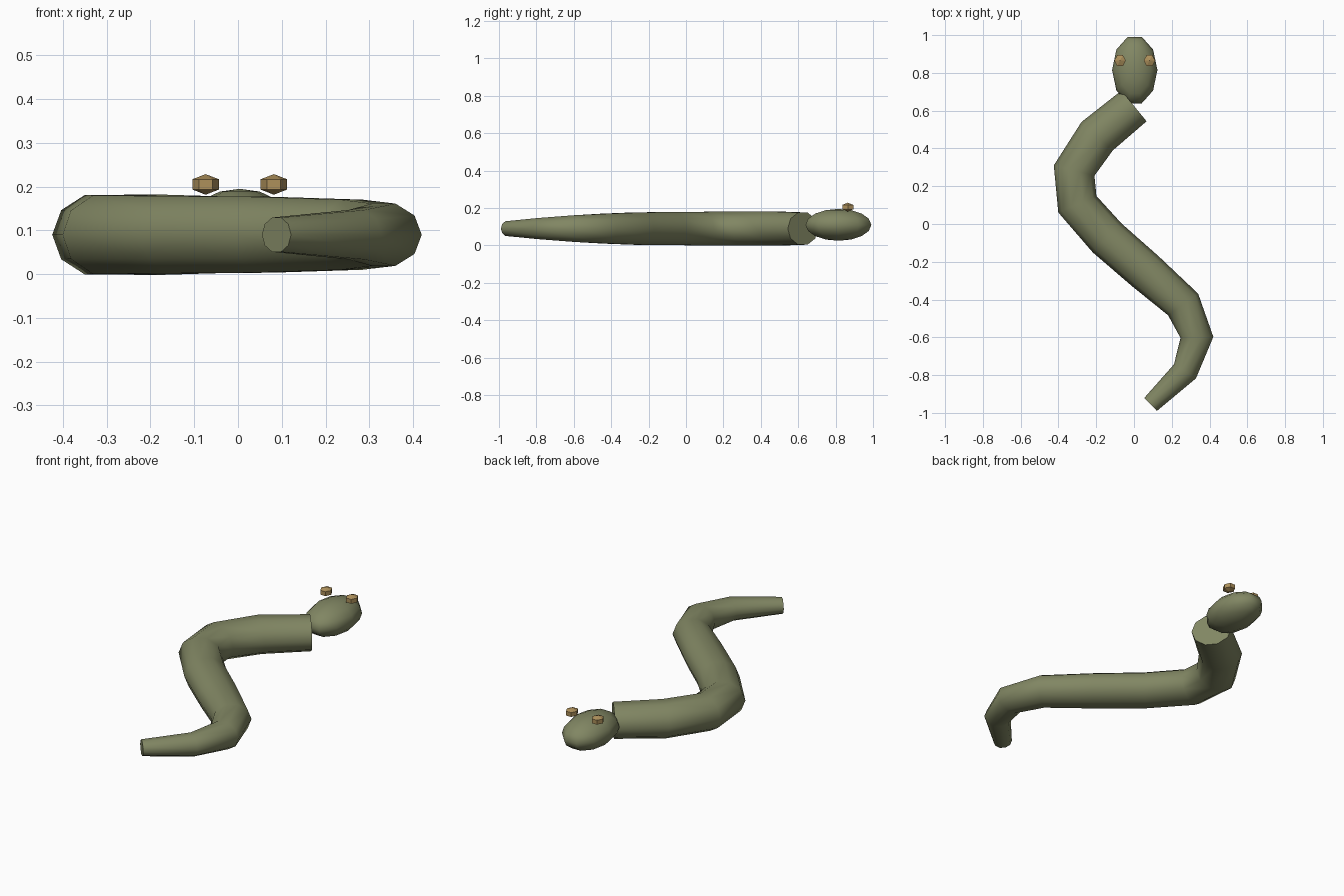
import bpy, bmesh, math
from mathutils import Vector

if "Cube" in bpy.data.objects:
    bpy.data.objects.remove(bpy.data.objects["Cube"])


def material(name, rgb):
    m = bpy.data.materials.new(name)
    m.diffuse_color = (*rgb, 1)
    m.use_nodes = True
    m.node_tree.nodes["Principled BSDF"].inputs["Base Color"].default_value = m.diffuse_color
    return m


olive = material("olive green", (0.22, 0.24, 0.125))
amber = material("amber", (0.42, 0.28, 0.105))


def add_object(name, bm, mat, smooth_angle):
    bmesh.ops.recalc_face_normals(bm, faces=bm.faces)
    me = bpy.data.meshes.new(name)
    bm.to_mesh(me)
    bm.free()
    me.materials.append(mat)
    ob = bpy.data.objects.new(name, me)
    bpy.context.collection.objects.link(ob)
    if smooth_angle:
        bpy.ops.object.select_all(action='DESELECT')
        ob.select_set(True)
        bpy.context.view_layer.objects.active = ob
        bpy.ops.object.shade_smooth_by_angle(angle=math.radians(smooth_angle))
    return ob


def ellipsoid(name, centre, radii, segments, rings, mat, smooth_angle):
    bm = bmesh.new()
    bmesh.ops.create_uvsphere(bm, u_segments=segments, v_segments=rings, radius=1)
    # put a vertex on the nose direction, then stretch
    turn = math.pi / 2
    for v in bm.verts:
        x, y, z = v.co
        rx = x * math.cos(turn) - y * math.sin(turn)
        ry = x * math.sin(turn) + y * math.cos(turn)
        v.co = Vector((rx * radii[0], ry * radii[1], z * radii[2])) + Vector(centre)
    return add_object(name, bm, mat, smooth_angle)


# body: flattened ten-sided tube, each row is x, y, radius from neck to tail tip
PATH = [
    (0.00, 0.625, 0.105), (-0.195, 0.465, 0.112), (-0.317, 0.283, 0.111),
    (-0.30, 0.105, 0.110), (-0.142, -0.074, 0.108), (0.06, -0.25, 0.106),
    (0.26, -0.426, 0.098), (0.333, -0.60, 0.087), (0.27, -0.78, 0.069),
    (0.088, -0.955, 0.048),
]
SIDES, FLATTEN, MID_Z = 10, 0.86, 0.09

bm = bmesh.new()
rings = []
for i, (x, y, r) in enumerate(PATH):
    here = Vector((x, y))
    before = Vector(PATH[max(i - 1, 0)][:2])
    after = Vector(PATH[min(i + 1, len(PATH) - 1)][:2])
    # bisecting direction at bends
    d = Vector((0, 0))
    for step in (here - before, after - here):
        if step.length > 0:
            d += step.normalized()
    d.normalize()
    ring = []
    for k in range(SIDES):
        a = 2 * math.pi * k / SIDES
        s = r * math.cos(a)
        ring.append(bm.verts.new((x - d.y * s, y + d.x * s,
                                  MID_Z + r * FLATTEN * math.sin(a))))
    rings.append(ring)
for a, b in zip(rings, rings[1:]):
    for k in range(SIDES):
        n = (k + 1) % SIDES
        bm.faces.new((a[k], a[n], b[n], b[k]))
bm.faces.new(rings[0])
bm.faces.new(rings[-1])
add_object("body", bm, olive, 60)

# head
ellipsoid("head", (0.004, 0.815, 0.11), (0.12, 0.185, 0.085), 10, 8, olive, 60)

# eyes
for side, name in ((-1, "left_eye"), (1, "right_eye")):
    ellipsoid(name, (0.004 + side * 0.078, 0.865, 0.205),
              (0.035, 0.039, 0.0235), 6, 3, amber, 0)
